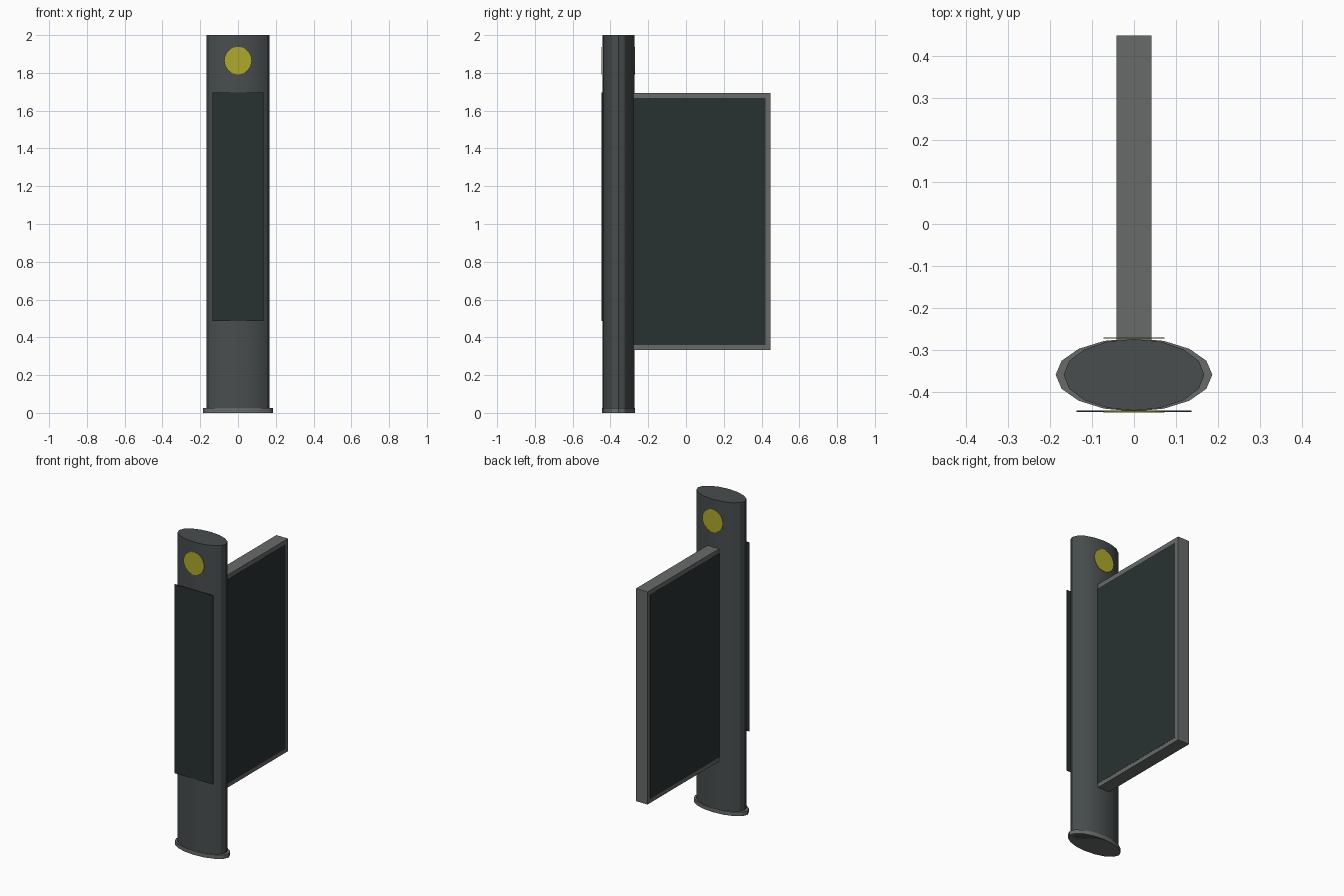
import bpy
import math

if "Cube" in bpy.data.objects:
    bpy.data.objects.remove(bpy.data.objects["Cube"])


def material(name, rgb):
    m = bpy.data.materials.new(name)
    m.diffuse_color = (*rgb, 1)
    m.use_nodes = True
    m.node_tree.nodes["Principled BSDF"].inputs["Base Color"].default_value = m.diffuse_color
    return m


pillar_mat = material("dark_metal", (0.065, 0.075, 0.075))
frame_mat = material("grey_metal", (0.14, 0.145, 0.145))
screen_mat = material("screen_dark", (0.022, 0.032, 0.031))
badge_mat = material("badge_yellow", (0.42, 0.40, 0.025))


def finish(name, mat):
    ob = bpy.context.object
    ob.name = name
    ob.data.materials.append(mat)
    bpy.ops.object.transform_apply(location=False, rotation=True, scale=True)
    return ob


def box(name, lo, hi, mat):
    centre = [(a + b) / 2 for a, b in zip(lo, hi)]
    bpy.ops.mesh.primitive_cube_add(size=1, location=centre)
    bpy.context.object.scale = [b - a for a, b in zip(lo, hi)]
    return finish(name, mat)


def oval_column(name, rx, ry, z0, z1, mat):
    bpy.ops.mesh.primitive_cylinder_add(vertices=16, radius=1, depth=1,
                                        location=(0, PILLAR_Y, (z0 + z1) / 2))
    bpy.context.object.scale = (rx, ry, z1 - z0)
    ob = finish(name, mat)
    bpy.ops.object.shade_smooth_by_angle(angle=math.radians(20))
    return ob


PILLAR_Y = -0.358

# Oval pillar and its slightly wider foot
oval_column("pillar", 0.167, 0.085, 0.0, 2.0, pillar_mat)
oval_column("foot_plate", 0.186, 0.087, 0.0, 0.025, frame_mat)

# Flat display on the front of the pillar
box("front_display", (-0.136, -0.4465, 0.487), (0.136, -0.4425, 1.695), screen_mat)

# Projecting side board: frame with a display on each face
box("board_frame", (-0.041, -0.29, 0.334), (0.041, 0.447, 1.694), frame_mat)
for side, label in ((-1, "left"), (1, "right")):
    x0, x1 = sorted((side * 0.039, side * 0.042))
    box(label + "_display", (x0, -0.28, 0.36), (x1, 0.42, 1.666), screen_mat)

# Round badges near the top, front and back
for y, label in ((-0.4455, "front"), (-0.2705, "back")):
    bpy.ops.mesh.primitive_cylinder_add(vertices=32, radius=0.073, depth=0.003,
                                        location=(0, y, 1.865),
                                        rotation=(math.pi / 2, 0, 0))
    finish(label + "_badge", badge_mat)
